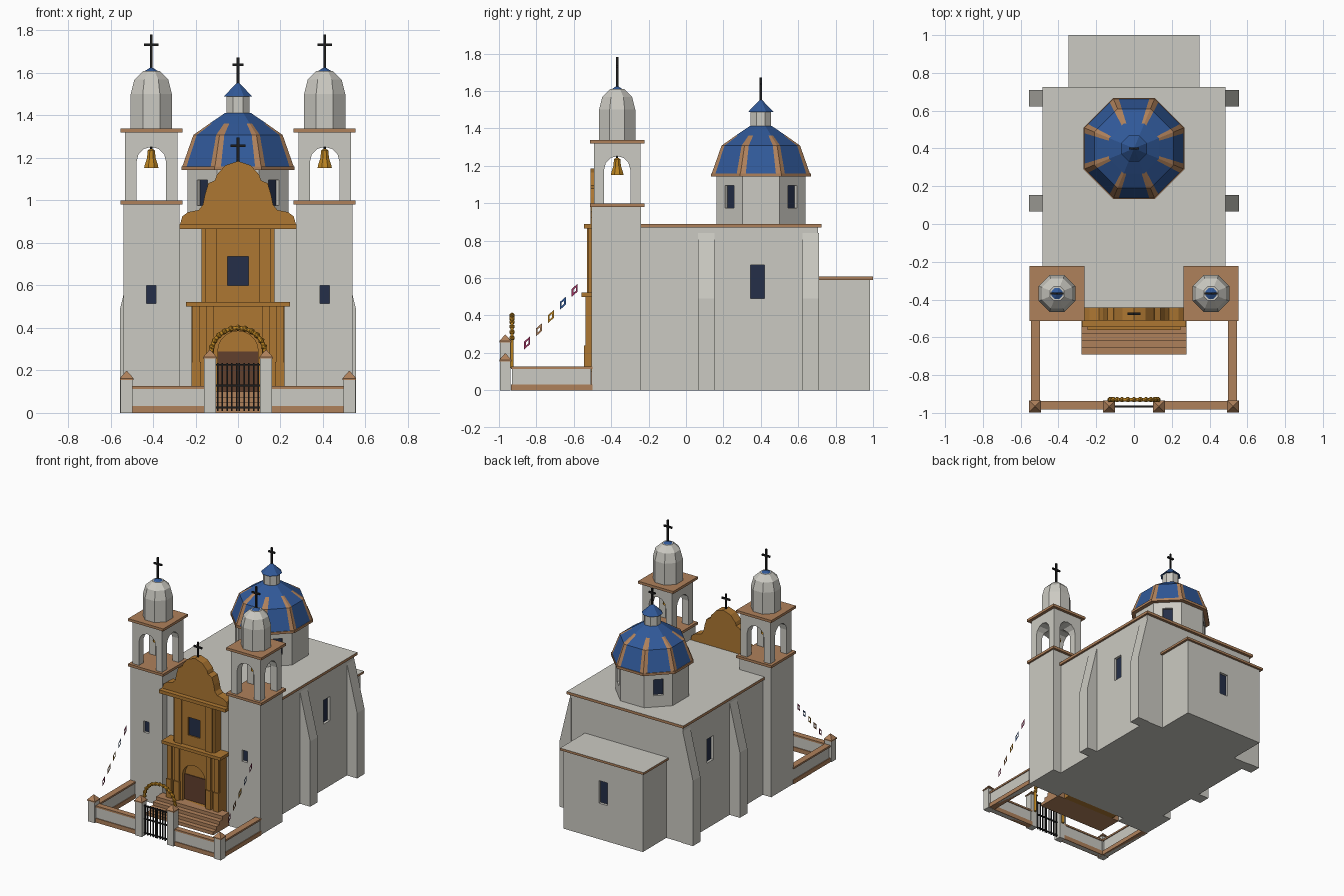
import bpy, bmesh
from math import pi, cos, sin
from mathutils import Matrix, Vector

if "Cube" in bpy.data.objects:
    bpy.data.objects.remove(bpy.data.objects["Cube"])


def material(name, r, g, b):
    m = bpy.data.materials.new(name)
    m.use_nodes = True
    m.diffuse_color = (r, g, b, 1)
    m.node_tree.nodes["Principled BSDF"].inputs["Base Color"].default_value = (r, g, b, 1)
    return m


STONE = material("pale_stone", .60, .59, .54)
CLAY = material("terracotta", .43, .22, .105)
OCHRE = material("ochre_plaster", .42, .185, .032)
GOLD = material("gold", .50, .23, .015)
BLUE = material("blue_tile", .03, .1, .32)
NAVY = material("dark_glass", .018, .028, .065)
WOOD = material("brown_wood", .12, .05, .026)
IRON = material("black_iron", .012, .012, .012)
PINK = material("magenta_paper", .32, .03, .11)


def finish(name, bm, *mats):
    bmesh.ops.recalc_face_normals(bm, faces=bm.faces)
    me = bpy.data.meshes.new(name)
    bm.to_mesh(me)
    bm.free()
    for m in mats:
        me.materials.append(m)
    ob = bpy.data.objects.new(name, me)
    bpy.context.scene.collection.objects.link(ob)
    return ob


def block(name, x0, x1, y0, y1, z0, z1, mat, top=None):
    """Axis-aligned box; the upper face may have its own colour."""
    bm = bmesh.new()
    mid = Vector((x0 + x1, y0 + y1, z0 + z1)) / 2
    size = (abs(x1 - x0), abs(y1 - y0), abs(z1 - z0), 1)
    bmesh.ops.create_cube(bm, size=1, matrix=Matrix.Translation(mid) @ Matrix.Diagonal(size))
    bm.normal_update()
    for f in bm.faces:
        f.material_index = int(top is not None and f.normal.z > .9)
    return finish(name, bm, mat, *([top] if top else []))


def extrude(name, pts, axis, a, b, mat):
    """Outline of (x, z) or (y, z) points pushed along the other axis."""
    bm = bmesh.new()
    place = (lambda u, v, w: (u, w, v)) if axis == "y" else (lambda u, v, w: (w, u, v))
    face = bm.faces.new([bm.verts.new(place(u, v, a)) for u, v in pts])
    new = bmesh.ops.extrude_face_region(bm, geom=[face])["geom"]
    move = Vector(place(0, 0, b - a))
    bmesh.ops.translate(bm, vec=move, verts=[g for g in new if isinstance(g, bmesh.types.BMVert)])
    return finish(name, bm, mat)


def turned(name, x, y, profile, mat, n=8, stripe=None, stripe_top=0):
    """n-sided solid from (flat radius, z) rings, optionally with striped ridges."""
    bm = bmesh.new()
    f = .13
    rings = []
    for r, z in profile:
        corners = [Vector((x + r / cos(pi / n) * cos((i + .5) * 2 * pi / n),
                           y + r / cos(pi / n) * sin((i + .5) * 2 * pi / n), z)) for i in range(n)]
        pts = []
        for i, c in enumerate(corners):
            d = corners[(i + 1) % n]
            pts += [c, c.lerp(d, f), c.lerp(d, 1 - f)] if stripe else [c]
        rings.append([bm.verts.new(p) for p in pts])
    m = len(rings[0])
    for k in range(len(rings) - 1):
        for i in range(m):
            j = (i + 1) % m
            face = bm.faces.new((rings[k][i], rings[k][j], rings[k + 1][j], rings[k + 1][i]))
            face.material_index = int(bool(stripe) and i % 3 != 1 and profile[k + 1][1] < stripe_top)
    bm.faces.new(rings[0])
    bm.faces.new(rings[-1])
    return finish(name, bm, mat, *([stripe] if stripe else []))


def carve(target, cutter):
    mod = target.modifiers.new("opening", "BOOLEAN")
    mod.operation, mod.object = "DIFFERENCE", cutter
    bpy.context.view_layer.update()
    bpy.context.view_layer.objects.active = target
    with bpy.context.temp_override(object=target, active_object=target):
        bpy.ops.object.modifier_apply(modifier=mod.name)
    bpy.data.objects.remove(cutter)


def window(name, target, x, y, angle, w, z0, z1, depth=.022):
    """Recess in a wall whose outward direction is angle, glazed at the back."""
    turn = Matrix.Translation((x, y, 0)) @ Matrix.Rotation(angle, 4, "Z")
    cutter = block("cutter", -depth, depth, -w / 2, w / 2, z0, z1, target.data.materials[0])
    pane = block(name, -depth - .004, -depth + .003, -w / 2, w / 2, z0, z1, NAVY)
    for ob in (cutter, pane):
        ob.data.transform(turn)
    carve(target, cutter)


def arch_outline(c, half, z0, spring, top, n=6):
    arc = [(c + half * cos(pi * i / n), spring + (top - spring) * sin(pi * i / n)) for i in range(n + 1)]
    return [(c + half, z0)] + arc + [(c - half, z0)]


def cross(name, x, y, z0, z1, arm, half):
    t = .006
    block(name + "_post", x - t, x + t, y - t, y + t, z0, z1, IRON)
    block(name + "_arm", x - half, x + half, y - t, y + t, arm - t, arm + t, IRON)


# Nave and rear chapel
nave = block("nave", -.47, .47, -.45, .705, 0, .87, STONE)
block("nave_roof", -.485, .485, -.45, .725, .87, .89, CLAY, STONE)
chapel = block("rear_chapel", -.33, .33, .69, .984, 0, .59, STONE)
block("rear_chapel_roof", -.347, .347, .69, 1, .59, .607, CLAY, STONE)
window("rear_window", chapel, 0, .984, pi / 2, .07, .27, .44)
for s, side in ((-1, "right"), (1, "left")):
    window(side + "_nave_window", nave, s * .47, .383, 0 if s > 0 else pi, .074, .49, .67)
    for y, where in ((.065, "front"), (.622, "rear")):
        extrude(f"{side}_{where}_buttress",
                [(s * .46, 0), (s * .555, 0), (s * .555, .49), (s * .47, .84), (s * .46, .84)],
                "y", y, y + .088, STONE)

# Great dome over the crossing
DY = .4
drum = turned("dome_drum", 0, DY, [(.238, .88), (.238, 1.15)], STONE)
for k in range(4):
    a = pi / 4 + k * pi / 2
    window("drum_window", drum, .238 * cos(a), DY + .238 * sin(a), a, .068, .975, 1.095)
turned("dome_rim", 0, DY, [(.267, 1.142), (.267, 1.16)], CLAY)
turned("great_dome", 0, DY, [(.262, 1.16), (.21, 1.308), (.132, 1.363), (.06, 1.412)],
       BLUE, stripe=CLAY, stripe_top=1.37)
turned("lantern", 0, DY, [(.055, 1.4), (.055, 1.49)], STONE)
turned("lantern_roof", 0, DY, [(.068, 1.488), (.004, 1.555)], BLUE)
cross("dome_cross", 0, DY, 1.54, 1.672, 1.638, .026)

# Twin bell towers
TY = -.368
for s, side in ((-1, "right"), (1, "left")):
    x = s * .408
    tower = block(side + "_tower", x - .132, x + .132, TY - .137, TY + .127, 0, .982, STONE)
    window(side + "_tower_window", tower, x, TY - .137, -pi / 2, .046, .515, .6)
    belfry = block(side + "_belfry", x - .123, x + .123, TY - .125, TY + .125, .99, 1.325, STONE)
    carve(belfry, extrude("cutter", arch_outline(x, .07, .95, 1.18, 1.252), "y", TY - .3, TY + .3, STONE))
    carve(belfry, extrude("cutter", arch_outline(TY, .07, .95, 1.18, 1.252), "x", x - .3, x + .3, STONE))
    for z, label in ((.98, "lower"), (1.32, "upper")):
        block(f"{side}_{label}_cornice", x - .146, x + .146, TY - .146, TY + .146, z, z + .019, CLAY)
    turned(side + "_bell", x, TY, [(.034, 1.152), (.03, 1.17), (.02, 1.2), (.017, 1.235), (.006, 1.243)], GOLD)
    turned(side + "_bell_hanger", x, TY, [(.005, 1.24), (.005, 1.325)], IRON)
    turned(side + "_tower_dome", x, TY, [(.097, 1.335), (.097, 1.5), (.08, 1.568), (.038, 1.61)], STONE)
    turned(side + "_dome_tip", x, TY, [(.034, 1.607), (.004, 1.626)], BLUE)
    cross(side + "_tower_cross", x, TY, 1.615, 1.782, 1.732, .034)

# Ochre entrance front
lower = block("portal_lower", -.218, .218, -.525, -.44, 0, .5, OCHRE)
upper = block("portal_upper", -.172, .172, -.52, -.44, .5, .87, OCHRE)
carve(lower, extrude("cutter", arch_outline(0, .095, .1, .29, .385, 10), "y", -.6, -.492, OCHRE))
block("door", -.095, .095, -.497, -.488, .1, .29, WOOD)
window("portal_window", upper, 0, -.52, -pi / 2, .1, .6, .735, .012)
block("portal_ledge", -.245, .245, -.56, -.44, .5, .523, OCHRE)
block("portal_cornice", -.276, .276, -.545, -.44, .865, .89, OCHRE)
half = [(.272, .89), (.262, .925), (.235, .945), (.185, .955), (.165, .98), (.155, 1.03),
        (.14, 1.08), (.108, 1.095), (.1, 1.12), (.06, 1.165)]
extrude("gable", half + [(0, 1.185)] + [(-u, v) for u, v in reversed(half)], "y", -.51, -.442, OCHRE)
cross("gable_cross", 0, -.475, 1.17, 1.295, 1.258, .035)
for s in (-1, 1):
    for x in (.132, .196):
        block("lower_pilaster", s * (x - .018), s * (x + .018), -.538, -.5, .1, .5, OCHRE)
        block("pilaster_base", s * (x - .022), s * (x + .022), -.545, -.5, .1, .24, OCHRE)
    block("upper_pilaster", s * .1, s * .155, -.53, -.5, .52, .87, OCHRE)

# Entrance steps
for i in range(4):
    block("step", -.277, .277, -.69 + .037 * i, -.5, 0, .025 * (i + 1), CLAY)


# Courtyard wall, posts and gate
def wall(name, x0, x1, y0, y1):
    g = .006
    block(name, x0, x1, y0, y1, 0, .115, STONE)
    block(name + "_coping", x0 - g, x1 + g, y0 - g, y1 + g, .113, .126, CLAY)
    block(name + "_plinth", x0 - g, x1 + g, y0 - g, y1 + g, 0, .032, CLAY)


def post(name, x, z):
    block(name, x - .028, x + .028, -.994, -.938, 0, z, STONE)
    turned(name + "_cap", x, -.966, [(.032, z), (.032, z + .008), (.002, z + .042)], CLAY, 4).data.transform(
        Matrix.Translation((x, -.966, 0)) @ Matrix.Translation((-x, .966, 0)))


for s, side in ((-1, "right"), (1, "left")):
    wall(side + "_front_wall", min(s * .155, s * .5), max(s * .155, s * .5), -.975, -.943)
    wall(side + "_side_wall", s * .521 - .018, s * .521 + .018, -.93, -.507)
    post(side + "_corner_post", s * .524, .155)
    post(side + "_gate_post", s * .132, .255)
    for i in range(5):
        x = s * (.006 + .0225 * i)
        block("gate_bar", x - .0035, x + .0035, -.97, -.963, .01, .235, IRON)
for z in (.02, .125, .222):
    block("gate_rail", -.103, .103, -.971, -.962, z, z + .009, IRON)

# Garland arch behind the gate
curve = bpy.data.curves.new("gate_arch", "CURVE")
curve.dimensions, curve.bevel_depth, curve.bevel_resolution = "3D", .01, 1
curve.use_fill_caps = True
path = [(.127, .12)] + [(.127 * cos(pi * i / 12), .28 + .12 * sin(pi * i / 12)) for i in range(13)] + [(-.127, .12)]
line = curve.splines.new("POLY")
line.points.add(len(path) - 1)
for p, (x, z) in zip(line.points, path):
    p.co = (x, -.93, z, 1)
curve.materials.append(GOLD)
bpy.context.scene.collection.objects.link(bpy.data.objects.new("gate_arch", curve))
for x, z in path[1:-1]:
    bm = bmesh.new()
    bmesh.ops.create_icosphere(bm, subdivisions=1, radius=.016, matrix=Matrix.Translation((x, -.93, z)))
    finish("garland_bloom", bm, GOLD)

# Paper flags strung from the towers to the corner posts
for s in (-1, 1):
    for i, mat in enumerate((PINK, CLAY, GOLD, BLUE, PINK)):
        y, z = -.85 + .0637 * i, .253 + .0705 * i
        bm = bmesh.new()
        rim = [[bm.verts.new((s * .522, y + k * a * .016, z + k * (a * .014 + b * .021)))
                for a, b in ((-1, -1), (1, -1), (1, 1), (-1, 1))] for k in (1, .42)]
        for j in range(4):
            n = (j + 1) % 4
            bm.faces.new((rim[0][j], rim[0][n], rim[1][n], rim[1][j]))
        finish("paper_flag", bm, mat)
